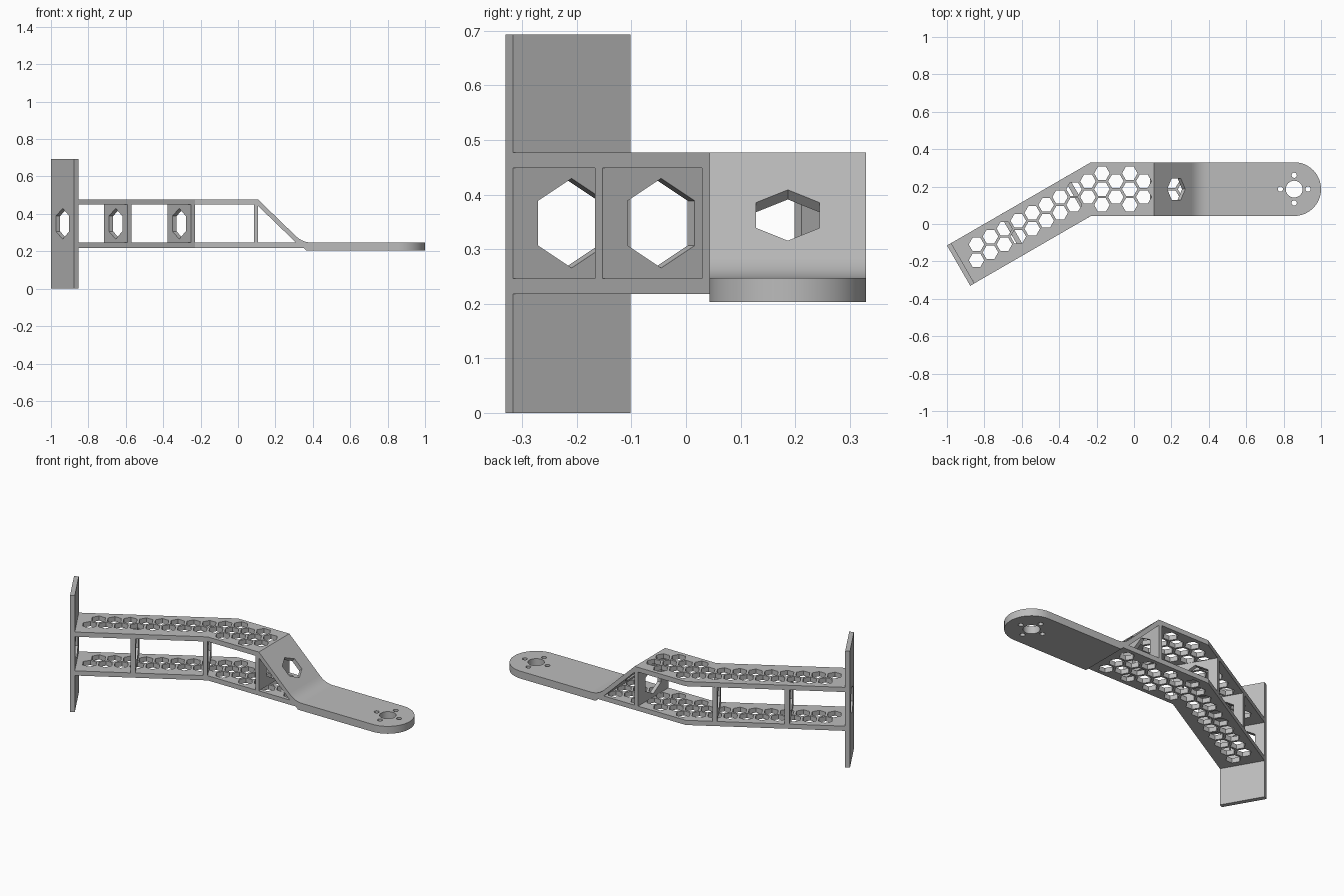
import bpy, bmesh, math
from mathutils import Matrix, Vector

cube = bpy.data.objects.get("Cube")
if cube:
    bpy.data.objects.remove(cube, do_unlink=True)

# One matte grey for the whole bracket
grey = bpy.data.materials.new("light_grey")
grey.use_nodes = True
grey.diffuse_color = (0.5, 0.5, 0.5, 1)
grey.node_tree.nodes["Principled BSDF"].inputs["Base Color"].default_value = (0.5, 0.5, 0.5, 1)


def ring(cx, cy, r, n, start=0.0):
    return [(cx + r * math.cos(start + 2 * math.pi * i / n),
             cy + r * math.sin(start + 2 * math.pi * i / n)) for i in range(n)]


def rect(x0, y0, x1, y1):
    return [(x0, y0), (x1, y0), (x1, y1), (x0, y1)]


def frame(x_axis, y_axis, origin):
    x, y = Vector(x_axis).normalized(), Vector(y_axis).normalized()
    m = Matrix((x, y, x.cross(y))).transposed().to_4x4()
    m.translation = origin
    return m


def slab(name, outline, holes, thickness, matrix, smooth=False):
    """Flat plate with through holes, centred on its local xy plane."""
    curve = bpy.data.curves.new(name + "_profile", 'CURVE')
    curve.dimensions = '2D'
    curve.fill_mode = 'BOTH'
    curve.extrude = thickness / 2
    for loop in [outline] + holes:
        s = curve.splines.new('POLY')
        s.points.add(len(loop) - 1)
        for p, (x, y) in zip(s.points, loop):
            p.co = (x, y, 0, 1)
        s.use_cyclic_u = True
    temp = bpy.data.objects.new(name + "_temp", curve)
    bpy.context.collection.objects.link(temp)
    dg = bpy.context.evaluated_depsgraph_get()
    mesh = bpy.data.meshes.new_from_object(temp.evaluated_get(dg))
    bpy.data.objects.remove(temp, do_unlink=True)
    bpy.data.curves.remove(curve)
    mesh.name = name
    bm = bmesh.new()
    bm.from_mesh(mesh)
    bmesh.ops.remove_doubles(bm, verts=bm.verts, dist=1e-5)
    bmesh.ops.transform(bm, matrix=matrix, verts=bm.verts)
    bmesh.ops.recalc_face_normals(bm, faces=bm.faces)
    for f in bm.faces:
        f.smooth = False
        f.material_index = 0
    bm.to_mesh(mesh)
    bm.free()
    mesh.materials.clear()
    mesh.materials.append(grey)
    obj = bpy.data.objects.new(name, mesh)
    bpy.context.collection.objects.link(obj)
    if smooth:
        bpy.ops.object.select_all(action='DESELECT')
        obj.select_set(True)
        bpy.context.view_layer.objects.active = obj
        bpy.ops.object.shade_smooth_by_angle(angle=math.radians(30))
    return obj


Y0, Y1 = 0.043, 0.33            # straight section edges
YC = (Y0 + Y1) / 2
BEND = -0.23                    # where the arm turns
T = 0.028                       # deck thickness
ZC = 0.3475                     # mid height of the arm
HEX_R, COL, ROW = 0.0415, 0.0745, 0.0845   # honeycomb size and pitch


def honeycomb(columns):
    cells = []
    # Two rows following the angled arm
    for k in range(1, 9):
        for side in (-0.5, 0.5):
            cells.append((-0.246 - COL * k, YC + side * ROW - 0.5 * ROW * k))
    # Alternating columns of two and three on the straight section
    for c in range(columns):
        rows = (-0.5, 0.5) if c % 2 == 0 else (-1, 0, 1)
        cells += [(-0.246 + COL * c, YC + r * ROW) for r in rows]
    return [ring(x, y, HEX_R, 6) for x, y in cells]


# Upper and lower decks
for name, x_end, columns, z in (("upper_deck", 0.107, 5, 0.463),
                                ("lower_deck", 0.35, 8, 0.232)):
    outline = [(-0.853, -0.317), (BEND, Y0), (x_end, Y0),
               (x_end, Y1), (BEND, Y1), (-0.9775, -0.102)]
    slab(name, outline, honeycomb(columns), T, Matrix.Translation((0, 0, z)))

# Mounting plate and bulkheads, square to the angled arm
across = (-0.5, math.sqrt(0.75), 0)
W = 0.249
window = ring(0, 0, 0.082, 6, math.pi / 2)
slab("mounting_plate", rect(-W / 2, -ZC, W / 2, 0.693 - ZC), [window], 0.026,
     frame(across, (0, 0, 1), (-0.9265, -0.216, ZC)))
for name, x, y in (("rear_bulkhead", -0.643, -0.052), ("bend_bulkhead", -0.3035, 0.144)):
    slab(name, rect(-W / 2, -0.1015, W / 2, 0.1015), [window], 0.026,
         frame(across, (0, 0, 1), (x, y, ZC)))

# Upright post under the end of the upper deck
half = (Y1 - Y0) / 2
slab("front_post", rect(-half, -0.1015, half, 0.1015), [window], 0.022,
     frame((0, 1, 0), (0, 0, 1), (0.096, YC, ZC)))

# Sloping brace from the upper deck down to the pad
top, foot = Vector((0.107, YC, 0.477)), Vector((0.345, YC, 0.247))
up = (top - foot).normalized()
normal = Vector((0, 1, 0)).cross(up)
ST = 0.0245
length = (top - foot).length
slab("sloping_brace", rect(-half, -length / 2, half, length / 2),
     [ring(0, 0, 0.067, 6, math.pi / 2)], ST,
     frame((0, 1, 0), up, (top + foot) / 2 - normal * ST / 2))

# Filleted joint between brace and pad
a, b, c = Vector((0.31, 0.281)), Vector((0.345, 0.247)), Vector((0.394, 0.247))
arc = [tuple(a * (1 - t) ** 2 + b * 2 * t * (1 - t) + c * t * t)
       for t in (i / 10 for i in range(11))]
slab("pad_joint", [(0.35, 0.218), (0.365, 0.203), (0.394, 0.203)] + arc[::-1]
     + [(0.328, 0.24), (0.35, 0.24)], [], Y1 - Y0,
     frame((1, 0, 0), (0, 0, 1), (0, YC, 0)), smooth=True)

# Round-ended pad with a centre bore and four screw holes
px = 1 - half
end = [(px + half * math.cos(t), YC + half * math.sin(t))
       for t in (math.pi * (i / 32 - 0.5) for i in range(33))]
holes = [ring(px, YC, 0.045, 32)]
holes += [ring(x, y, 0.014, 16) for x, y in ring(px, YC, 0.074, 4)]
slab("end_pad", [(0.394, Y0)] + end + [(0.394, Y1)], holes, 0.044,
     Matrix.Translation((0, 0, 0.225)), smooth=True)
